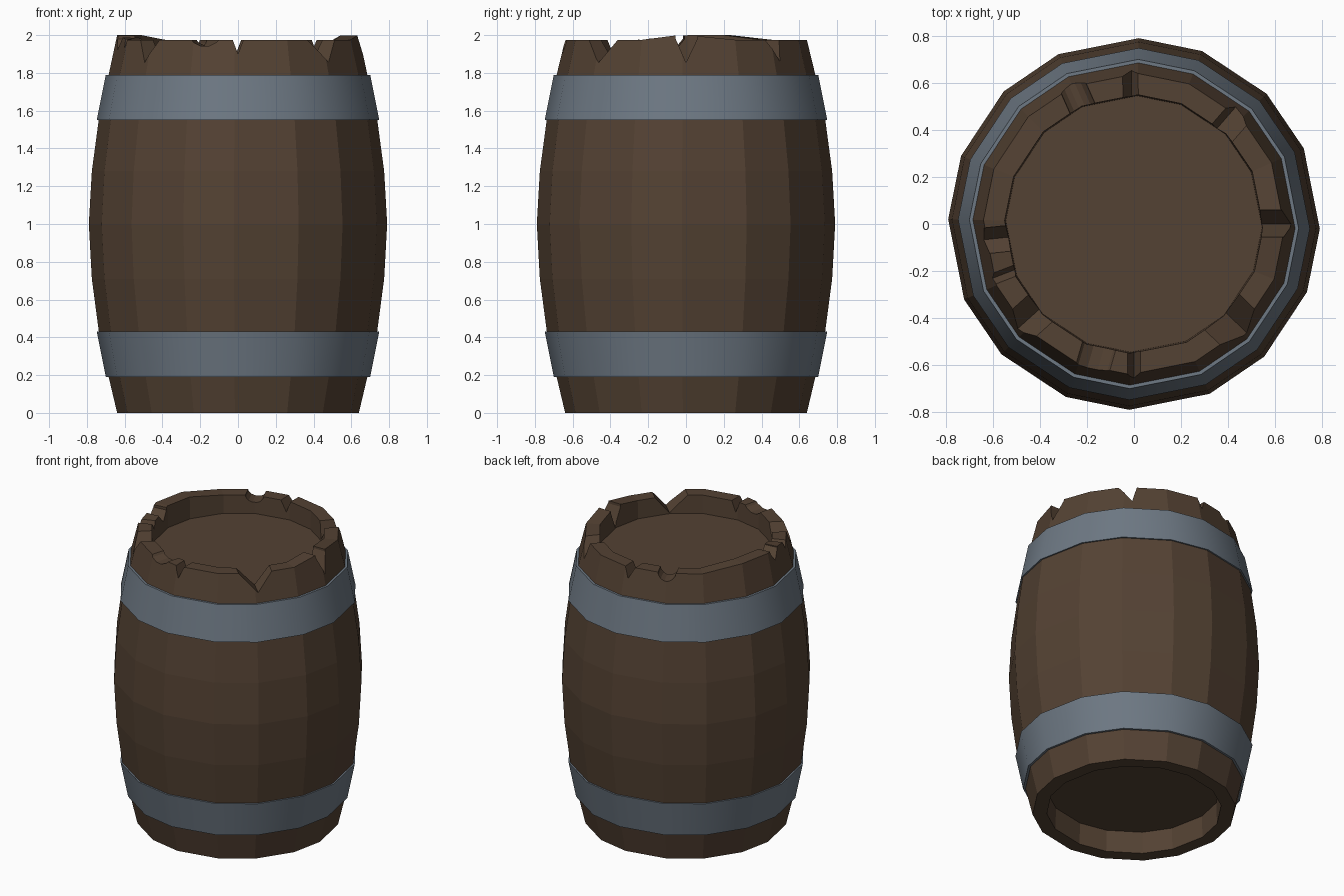
import bpy, bmesh, math
from math import sin, cos, radians

if "Cube" in bpy.data.objects:
    bpy.data.objects.remove(bpy.data.objects["Cube"])


def material(name, rgb):
    m = bpy.data.materials.new(name)
    m.diffuse_color = (*rgb, 1)
    m.use_nodes = True
    m.node_tree.nodes["Principled BSDF"].inputs["Base Color"].default_value = m.diffuse_color
    return m


WOOD = material("dark_brown_wood", (0.088, 0.054, 0.033))
METAL = material("blue_grey_metal", (0.155, 0.19, 0.23))

# Sixteen slightly uneven stave corners, repeated every quarter turn
ANGLES = [q * 90 + a for q in range(4) for a in (-1.5, 24, 44.5, 68.5)]


def finish(name, bm, mat):
    bmesh.ops.recalc_face_normals(bm, faces=bm.faces)
    me = bpy.data.meshes.new(name)
    bm.to_mesh(me)
    bm.free()
    ob = bpy.data.objects.new(name, me)
    bpy.context.collection.objects.link(ob)
    if mat:
        me.materials.append(mat)
    return ob


def lathe(name, profile, mat, loop=False, rim=None):
    """Turn a profile of (radius, height); loop closes it into a ring, else ends are capped."""
    bm = bmesh.new()
    rings = []
    for k, (r, z) in enumerate(profile):
        rings.append([bm.verts.new((r * cos(radians(a)), r * sin(radians(a)),
                                    z + (rim.get(i, 0) if rim and z == RIM else 0)))
                      for i, a in enumerate(ANGLES)])
    n = len(ANGLES)
    pairs = list(zip(rings, rings[1:]))
    if loop:
        pairs.append((rings[-1], rings[0]))
    else:
        bm.faces.new(rings[0])
        bm.faces.new(rings[-1])
    for a, b in pairs:
        for i in range(n):
            j = (i + 1) % n
            # split into triangles only where the rim is uneven
            bm.faces.new((a[i], a[j], b[j], b[i]))
    return finish(name, bm, mat)


# Barrel body with recessed lid and base; some rim corners stand higher
RIM = 1.975
body = lathe("barrel_body", [
    (0.545, 0.15), (0.55, 0.0), (0.64, 0.0), (0.685, 0.19), (0.737, 0.43),
    (0.774, 0.71), (0.79, 1.0), (0.774, 1.28), (0.737, 1.555), (0.685, 1.79),
    (0.64, RIM), (0.55, RIM), (0.545, 1.85)],
    WOOD, rim={0: 0.028, 7: 0.025, 8: 0.025})

# Broken notches in the rim: prisms pointing outward at an angle
cut = bmesh.new()


def notch(angle, outline):
    c, s = cos(radians(angle)), sin(radians(angle))
    ends = [[cut.verts.new((r * c - t * s, r * s + t * c, z)) for t, z in outline]
            for r in (0.49, 0.8)]
    cut.faces.new(ends[0])
    cut.faces.new(ends[1])
    m = len(outline)
    for i in range(m):
        j = (i + 1) % m
        cut.faces.new((ends[0][i], ends[0][j], ends[1][j], ends[1][i]))


def vee(angle, left, right, depth):
    notch(angle, [(-left, 1.98), (0, depth), (right, 1.98), (right, 2.06), (-left, 2.06)])


def scoop(angle, radius, height):
    notch(angle, [(radius * cos(math.tau * k / 14), height + radius * sin(math.tau * k / 14))
                  for k in range(14)])


vee(-44, 0.12, 0.10, 1.855)
vee(0, 0.055, 0.06, 1.855)
vee(49, 0.09, 0.03, 1.86)
vee(91, 0.03, 0.04, 1.90)
vee(-174, 0.05, 0.06, 1.92)
vee(-159, 0.02, 0.03, 1.93)
vee(-138, 0.08, 0.08, 1.855)
vee(-90, 0.03, 0.03, 1.90)
scoop(114, 0.06, 1.985)
scoop(-106, 0.10, 2.04)

cutter = finish("notch_cutter", cut, None)
cutter.hide_render = True
mod = body.modifiers.new("notches", 'BOOLEAN')
mod.operation = 'DIFFERENCE'
mod.solver = 'EXACT'
mod.object = cutter
bpy.context.view_layer.objects.active = body
bpy.ops.object.modifier_apply(modifier=mod.name)
bpy.data.objects.remove(cutter)

# Metal hoops, mirrored about the middle
for name, flip in (("lower_hoop", False), ("upper_hoop", True)):
    prof = [(0.675, 0.19), (0.70, 0.19), (0.748, 0.43), (0.725, 0.43)]
    if flip:
        prof = [(r, 1.98 - z) for r, z in prof]
    hoop = lathe(name, prof, METAL, loop=True)
    bpy.ops.object.select_all(action='DESELECT')
    hoop.select_set(True)
    bpy.context.view_layer.objects.active = hoop
    bpy.ops.object.shade_smooth_by_angle(angle=radians(30))
